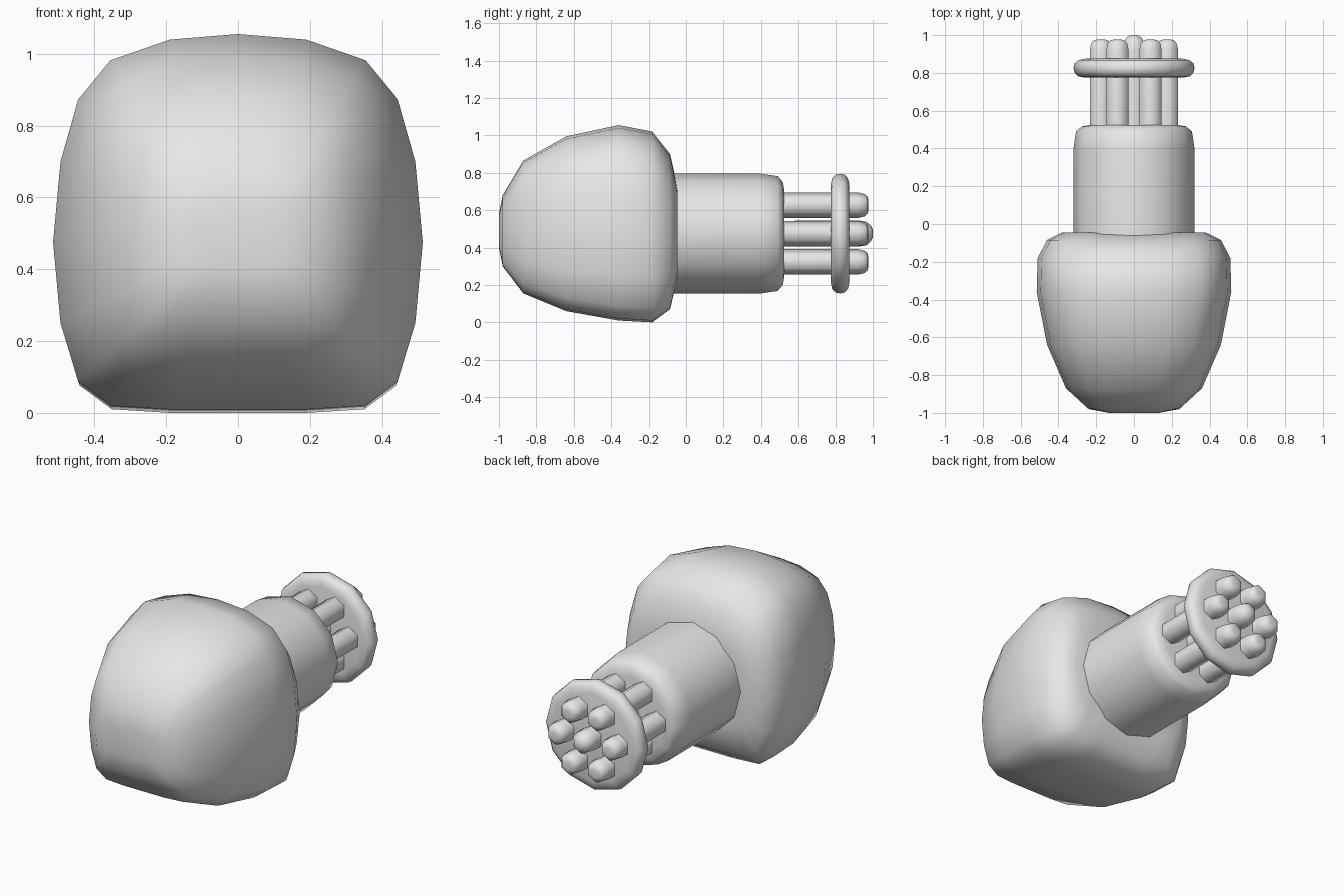
import bpy, bmesh, math

cube = bpy.data.objects.get("Cube")
if cube:
    bpy.data.objects.remove(cube, do_unlink=True)

grey = bpy.data.materials.new("plain_grey")
grey.use_nodes = True
grey.diffuse_color = (0.8, 0.8, 0.8, 1)
grey.node_tree.nodes["Principled BSDF"].inputs["Base Color"].default_value = (0.8, 0.8, 0.8, 1)

AXIS_Z = 0.475


def loft(name, rings):
    """Skin equal-length rings of points and cap both ends."""
    bm = bmesh.new()
    loops = [[bm.verts.new(p) for p in ring] for ring in rings]
    for a, b in zip(loops, loops[1:]):
        for i in range(len(a)):
            j = (i + 1) % len(a)
            bm.faces.new((a[i], a[j], b[j], b[i]))
    bm.faces.new(loops[0])
    bm.faces.new(loops[-1])
    bmesh.ops.recalc_face_normals(bm, faces=bm.faces)
    mesh = bpy.data.meshes.new(name)
    bm.to_mesh(mesh)
    bm.free()
    mesh.materials.append(grey)
    obj = bpy.data.objects.new(name, mesh)
    bpy.context.collection.objects.link(obj)
    bpy.ops.object.select_all(action='DESELECT')
    obj.select_set(True)
    bpy.context.view_layer.objects.active = obj
    bpy.ops.object.shade_smooth_by_angle(angle=math.radians(70))
    return obj


def lathe(name, profile, sides, x=0.0, z=AXIS_Z):
    """Turn (y, radius) pairs around an axis running along y."""
    angles = [math.tau * i / sides for i in range(sides)]
    return loft(name, [[(x + r * math.sin(a), y, z + r * math.cos(a)) for a in angles]
                       for y, r in profile])


# Rounded block body: half section as (width share, height share)
half = [(0, 1), (.37, .985), (.69, .93), (.865, .825), (.96, .66), (1, .445),
        (.96, .23), (.865, .075), (.69, .01), (.37, 0), (0, 0)]
section = half + [(-u, v) for u, v in reversed(half[1:-1])]
# Stations along the body: y, half width, bottom, top
stations = [(-1.0, .13, .40, .58), (-.98, .24, .30, .68), (-.87, .36, .155, .865),
            (-.64, .46, .06, .995), (-.36, .515, .01, 1.055), (-.18, .51, 0, 1.02),
            (-.085, .46, .07, .9), (-.045, .38, .24, .72), (-.058, .2, .35, .6)]
loft("body", [[(u * w, y, lo + v * (hi - lo)) for u, v in section]
              for y, w, lo, hi in stations])

# Neck barrel with a softened rear rim
lathe("neck", [(-.2, .32), (.40, .32), (.49, .307), (.517, .275), (.525, .23)], 12)

# Round plate that holds the pins
lathe("plate", [(.775, .26), (.782, .295), (.80, .315), (.825, .32),
                (.85, .315), (.867, .295), (.875, .26)], 12)

# Ring of six hexagonal pins around a longer centre pin
for i in range(6):
    a = math.tau * i / 6
    lathe(f"pin_{i + 1}", [(.5, .068), (.92, .068), (.955, .06), (.972, .045), (.976, .025)],
          6, .175 * math.cos(a), AXIS_Z + .175 * math.sin(a))
lathe("centre_pin", [(.5, .068), (.92, .07), (.965, .063), (.99, .042), (1.0, .02)], 6)
